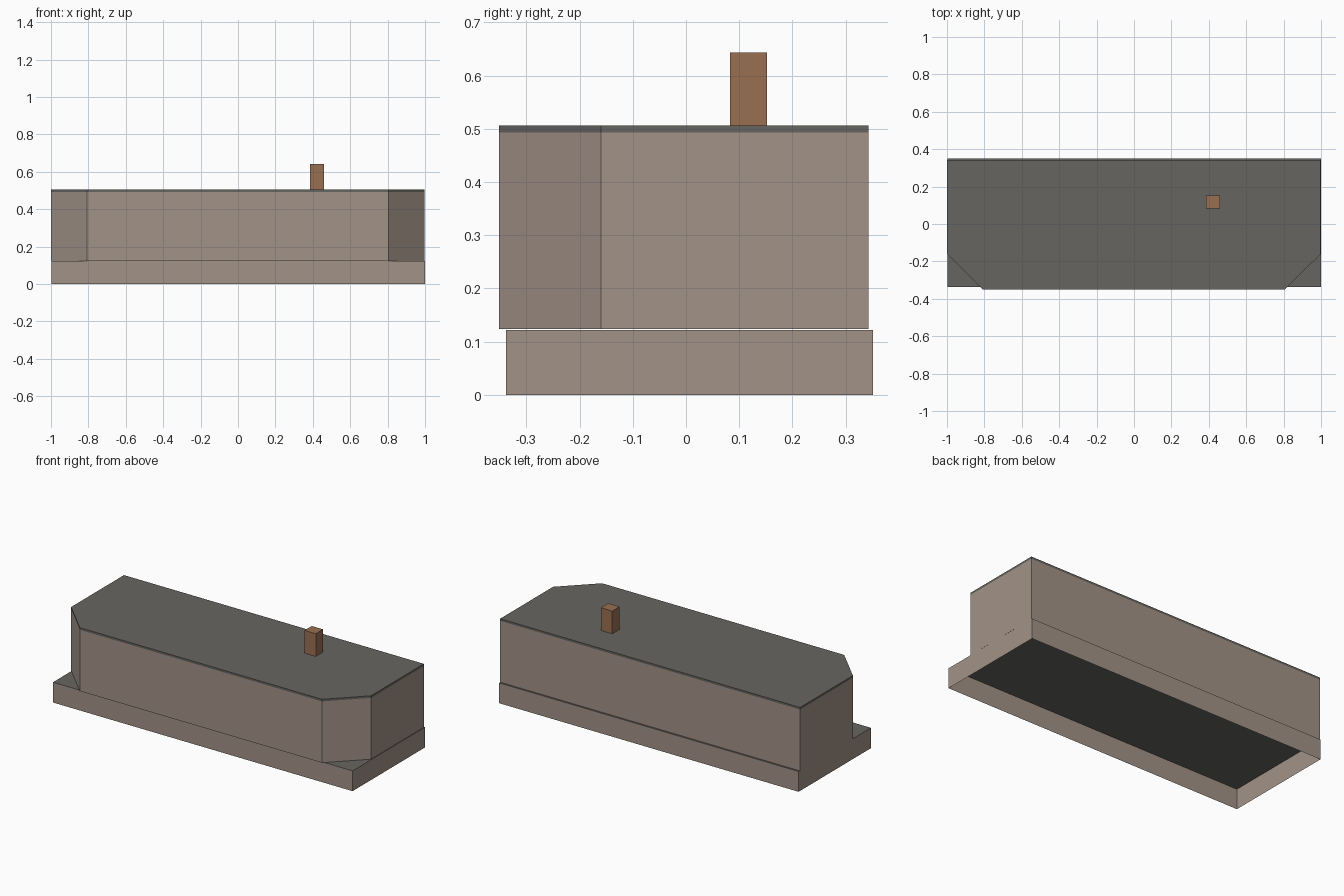
import bpy, bmesh

if "Cube" in bpy.data.objects:
    bpy.data.objects.remove(bpy.data.objects["Cube"])


def material(name, rgb):
    m = bpy.data.materials.new(name)
    m.diffuse_color = (*rgb, 1)
    m.use_nodes = True
    m.node_tree.nodes["Principled BSDF"].inputs["Base Color"].default_value = m.diffuse_color
    return m


WALL = material("taupe wall", (0.36, 0.29, 0.245))
ROOF = material("dark grey roofing", (0.135, 0.13, 0.12))
BRICK = material("brown brick", (0.32, 0.16, 0.085))


def prism(name, outline, z0, z1, side, top=None, bottom=None):
    """Extrude an outline upward; leave out a cap when it has no material."""
    mats = [side] + [m for m in (top, bottom) if m and m != side]
    mats = list(dict.fromkeys(mats))
    bm = bmesh.new()
    low = [bm.verts.new((x, y, z0)) for x, y in outline]
    high = [bm.verts.new((x, y, z1)) for x, y in outline]
    n = len(outline)
    for i in range(n):
        j = (i + 1) % n
        bm.faces.new((low[i], low[j], high[j], high[i]))
    if top:
        bm.faces.new(high).material_index = mats.index(top)
    if bottom:
        bm.faces.new(low[::-1]).material_index = mats.index(bottom)
    me = bpy.data.meshes.new(name)
    bm.to_mesh(me)
    bm.free()
    for m in mats:
        me.materials.append(m)
    ob = bpy.data.objects.new(name, me)
    bpy.context.collection.objects.link(ob)
    return ob


def rect(x0, x1, y0, y1):
    return [(x0, y0), (x1, y0), (x1, y1), (x0, y1)]


# Outline of the upper storey, with chamfered front corners
body = [(-0.808, -0.351), (0.805, -0.351), (0.998, -0.16),
        (0.998, 0.343), (-1.0, 0.343), (-1.0, -0.16)]

# Plinth: open underneath, dark terrace on top
prism("plinth", rect(-0.996, 1.0, -0.338, 0.351), 0, 0.122, WALL, top=ROOF)
# Upper storey walls
prism("upper_walls", body, 0.124, 0.493, WALL)
# Flat roof slab
prism("flat_roof", body, 0.493, 0.506, ROOF, top=ROOF)
# Chimney
prism("chimney", rect(0.385, 0.46, 0.083, 0.152), 0.506, 0.643, BRICK, top=BRICK)
